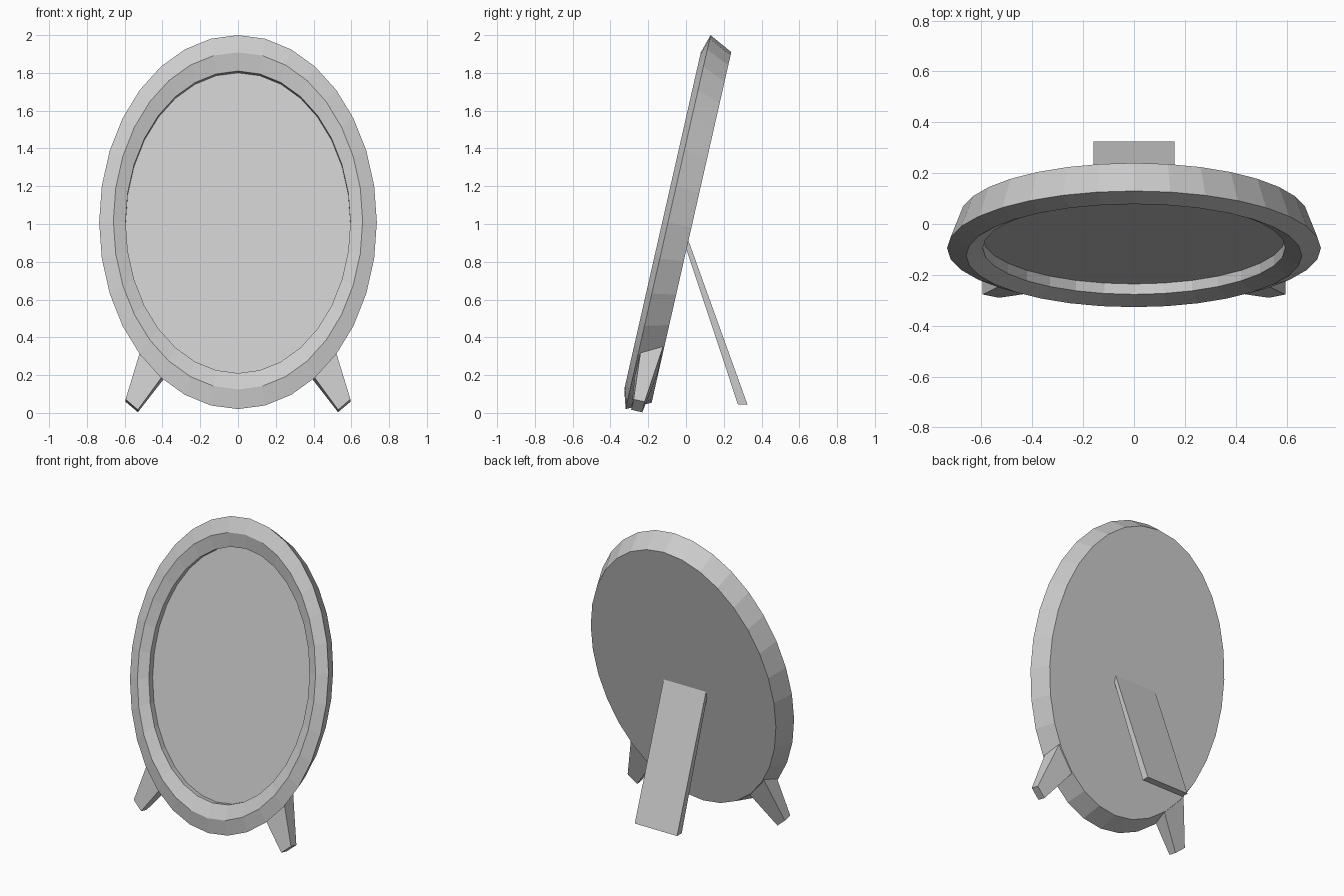
import bpy, bmesh
from math import cos, sin, pi, radians
from mathutils import Matrix

if "Cube" in bpy.data.objects:
    bpy.data.objects.remove(bpy.data.objects["Cube"])

SEGMENTS = 32
# Local space: x across, y front-to-back, z along the leaning frame
LEAN = Matrix.Translation((0, -0.095, 1.01)) @ Matrix.Rotation(radians(-12.8), 4, 'X')


def finish(name, bm, matrix=Matrix()):
    bmesh.ops.recalc_face_normals(bm, faces=bm.faces)
    mesh = bpy.data.meshes.new(name)
    bm.to_mesh(mesh)
    bm.free()
    obj = bpy.data.objects.new(name, mesh)
    obj.matrix_world = matrix
    bpy.context.collection.objects.link(obj)
    return obj


def loft(bm, rings):
    """Bridge closed rings of points and return their vertices."""
    loops = [[bm.verts.new(p) for p in ring] for ring in rings]
    n = len(loops[0])
    for a, b in zip(loops, loops[1:]):
        for i in range(n):
            j = (i + 1) % n
            bm.faces.new((a[i], a[j], b[j], b[i]))
    return loops


def oval(rx, rz, y):
    return [(rx * cos(2 * pi * i / SEGMENTS), y, rz * sin(2 * pi * i / SEGMENTS))
            for i in range(SEGMENTS)]


# Oval frame: back board, slanted rim, raised ridge, inner bevel, recess, picture panel
bm = bmesh.new()
profile = [(0.685, 0.952, 0.127), (0.735, 1.015, 0.0), (0.66, 0.915, -0.03),
           (0.595, 0.82, 0.0), (0.595, 0.82, 0.042)]
loops = loft(bm, [oval(*p) for p in profile])
bm.faces.new(loops[0])
bm.faces.new(loops[-1])
finish("oval_frame", bm, LEAN)

# Tapered front feet, mirrored left and right
bm = bmesh.new()
front = [((0.497, 0.005, -0.63), (0.595, 0.03, -0.955)),
         ((0.375, 0.005, -0.80), (0.53, 0.03, -1.012))]
(ot, ob), (it, ib) = front
top = [ot, (ot[0], 0.122, ot[2]), (it[0], 0.122, it[2]), it]
bottom = [ob, (ob[0], 0.09, ob[2]), (ib[0], 0.09, ib[2]), ib]
loops = loft(bm, [top, bottom])
for loop in loops:
    bm.faces.new(loop)
feet = finish("front_feet", bm, LEAN)
feet.modifiers.new("Mirror", 'MIRROR')

# Rear prop: flat board leaning against the back
bm = bmesh.new()
side = [(-0.016, 0.92), (0.0, 0.948), (0.325, 0.045), (0.275, 0.045)]
loops = loft(bm, [[(x, y, z) for y, z in side] for x in (-0.16, 0.16)])
for loop in loops:
    bm.faces.new(loop)
finish("rear_prop", bm)
